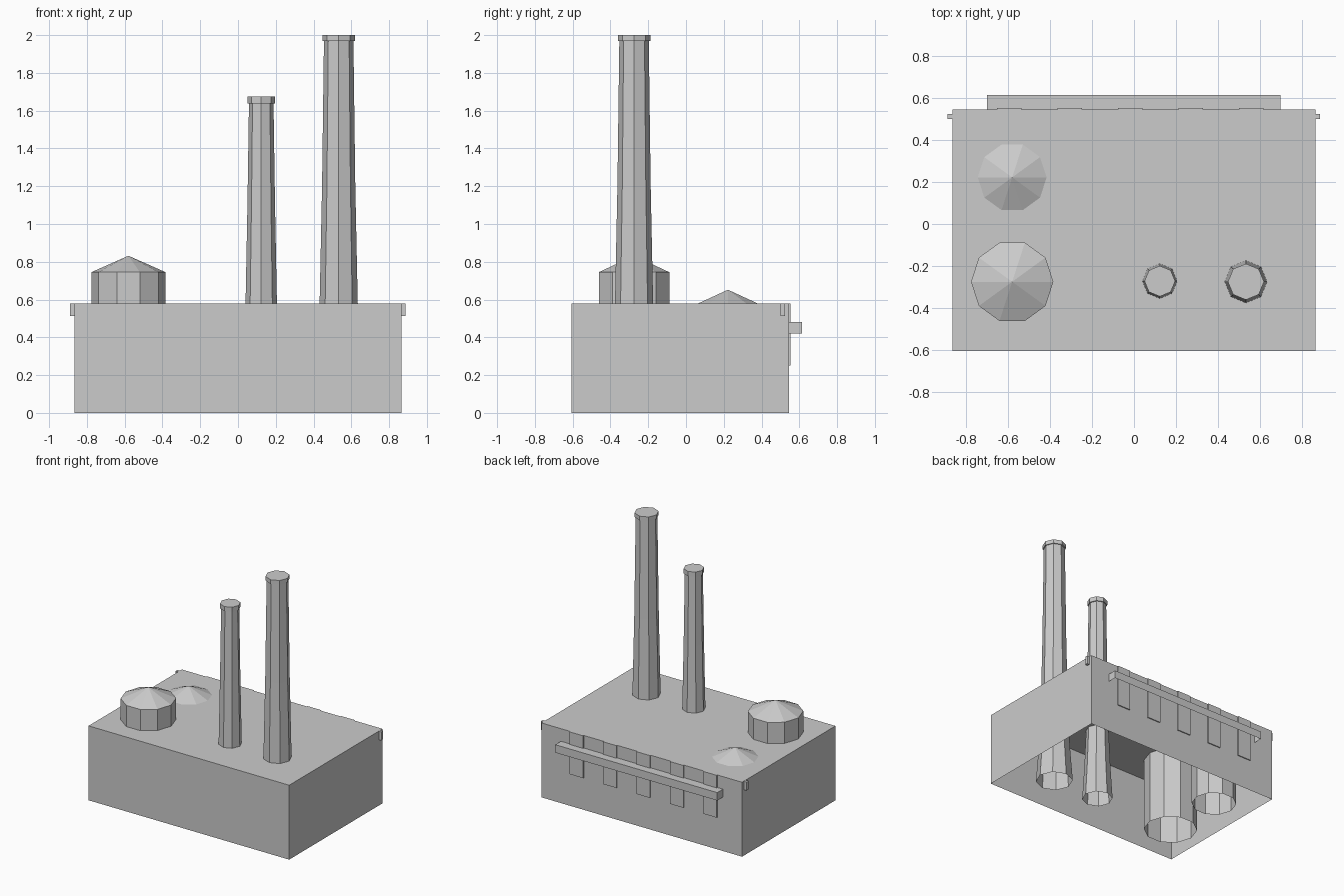
import bpy, bmesh, math

if "Cube" in bpy.data.objects:
    bpy.data.objects.remove(bpy.data.objects["Cube"])

grey = bpy.data.materials.new("plain_grey")
grey.diffuse_color = (0.6, 0.6, 0.6, 1)
grey.use_nodes = True
grey.node_tree.nodes["Principled BSDF"].inputs["Base Color"].default_value = grey.diffuse_color


def finish(name, bm):
    bmesh.ops.recalc_face_normals(bm, faces=bm.faces)
    mesh = bpy.data.meshes.new(name)
    bm.to_mesh(mesh)
    bm.free()
    mesh.materials.append(grey)
    obj = bpy.data.objects.new(name, mesh)
    bpy.context.collection.objects.link(obj)
    return obj


def box(name, lo, hi, open_bottom=False):
    bm = bmesh.new()
    bmesh.ops.create_cube(bm, size=1)
    for v in bm.verts:
        v.co = [(a + b) / 2 + c * (b - a) for a, b, c in zip(lo, hi, v.co)]
    if open_bottom:
        bm.normal_update()
        down = [f for f in bm.faces if f.normal.z < -0.9]
        bmesh.ops.delete(bm, geom=down, context='FACES_ONLY')
    return finish(name, bm)


def lathe(name, x, y, sides, profile, apex=None):
    """Stack of (radius, z) rings, open below, closed by a cone or a flat disc."""
    bm = bmesh.new()
    rings = []
    for r, z in profile:
        rings.append([bm.verts.new((x + r * math.cos(math.tau * i / sides),
                                    y + r * math.sin(math.tau * i / sides), z))
                      for i in range(sides)])
    for a, b in zip(rings, rings[1:]):
        for i in range(sides):
            j = (i + 1) % sides
            bm.faces.new((a[i], a[j], b[j], b[i]))
    top = rings[-1]
    if apex is None:
        bm.faces.new(top)
    else:
        tip = bm.verts.new((x, y, apex))
        for i in range(sides):
            bm.faces.new((top[i], top[(i + 1) % sides], tip))
    return finish(name, bm)


# Main building shell, open underneath
box("building", (-0.865, -0.605, 0), (0.865, 0.545, 0.58), open_bottom=True)

# Octagonal chimneys, flared at the foot, with a collar at the top
lathe("tall_chimney", 0.533, -0.275, 8,
      [(0.136, 0), (0.116, 0.27), (0.101, 0.58), (0.088, 1.2), (0.078, 1.968),
       (0.086, 1.968), (0.086, 2.0)])
lathe("short_chimney", 0.123, -0.272, 8,
      [(0.112, 0), (0.096, 0.27), (0.083, 0.58), (0.073, 1.1), (0.065, 1.639),
       (0.073, 1.639), (0.073, 1.675)])

# Ten-sided tanks with conical roofs
lathe("large_tank", -0.58, -0.275, 10, [(0.196, 0), (0.196, 0.745)], apex=0.832)
lathe("small_tank", -0.58, 0.222, 10, [(0.164, 0), (0.164, 0.58)], apex=0.652)

# Canopy rail along the back wall
box("back_rail", (-0.70, 0.545, 0.42), (0.697, 0.615, 0.482), open_bottom=True)

# Five thin panels on the back wall
for i in range(5):
    x = -0.594 + i * 0.288
    box(f"back_panel_{i + 1}", (x - 0.058, 0.545, 0.25), (x + 0.058, 0.553, 0.58))

# Small tabs at the upper rear of both side walls
for name, x0, x1 in (("left_tab", -0.889, -0.865), ("right_tab", 0.865, 0.886)):
    box(name, (x0, 0.499, 0.513), (x1, 0.523, 0.579))
